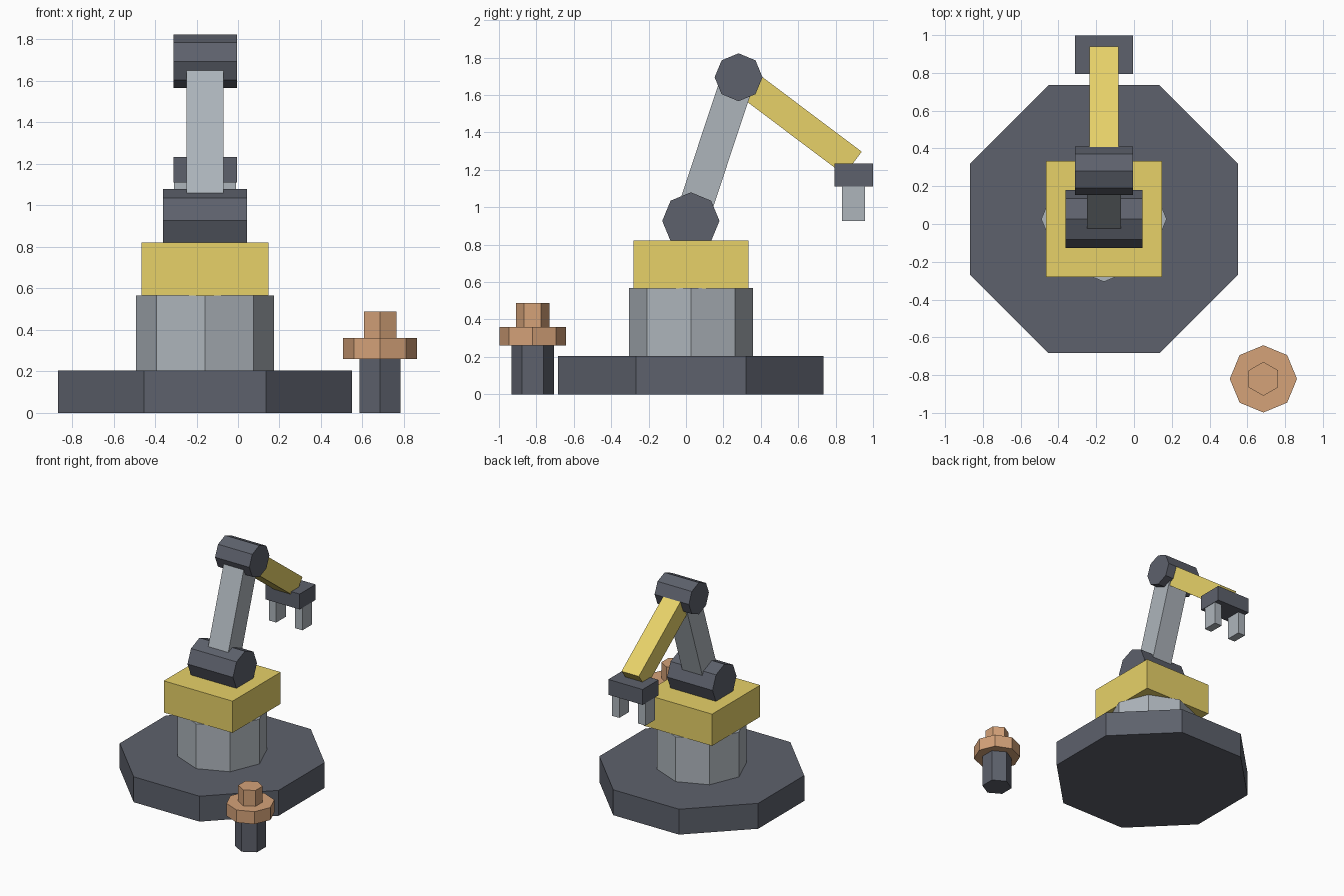
import bpy
from math import pi, atan2, hypot

if "Cube" in bpy.data.objects:
    bpy.data.objects.remove(bpy.data.objects["Cube"])


def paint(name, rgb):
    m = bpy.data.materials.new(name)
    m.diffuse_color = (*rgb, 1)
    m.use_nodes = True
    m.node_tree.nodes["Principled BSDF"].inputs["Base Color"].default_value = m.diffuse_color
    return m


DARK = paint("dark_grey", (0.11, 0.12, 0.15))
STEEL = paint("light_grey", (0.42, 0.46, 0.50))
YELLOW = paint("yellow", (0.80, 0.64, 0.14))
COPPER = paint("copper", (0.66, 0.36, 0.19))


def finish(name, mat):
    o = bpy.context.object
    o.name = name
    o.data.materials.append(mat)
    return o


def prism(name, sides, r, x, y, z0, z1, mat, turn=0):
    bpy.ops.mesh.primitive_cylinder_add(vertices=sides, radius=r, depth=z1 - z0,
                                        location=(x, y, (z0 + z1) / 2), rotation=(0, 0, turn))
    return finish(name, mat)


def joint(name, r, length, y, z):
    bpy.ops.mesh.primitive_cylinder_add(vertices=8, radius=r, depth=length,
                                        location=(CX, y, z), rotation=(0, pi / 2, 0))
    return finish(name, DARK)


def box(name, centre, size, mat, tilt=0):
    bpy.ops.mesh.primitive_cube_add(size=1, location=centre, rotation=(tilt, 0, 0))
    bpy.context.object.scale = size
    return finish(name, mat)


def beam(name, a, b, width, mat):
    # square bar between two (y, z) points
    dy, dz = b[0] - a[0], b[1] - a[1]
    return box(name, (CX, (a[0] + b[0]) / 2, (a[1] + b[1]) / 2),
               (width, hypot(dy, dz), width), mat, atan2(dz, dy))


CX, CY = -0.159, 0.026
SHOULDER, ELBOW, WRIST = (CY, 0.927), (0.281, 1.695), (0.893, 1.235)

# base, column and turntable
prism("base_plate", 8, 0.768, CX, CY, 0, 0.205, DARK, pi / 8)
prism("column", 8, 0.332, CX, CY, 0.205, 0.567, STEEL)
box("turntable", (CX, CY, 0.694), (0.614, 0.614, 0.256), YELLOW)

# arm
joint("shoulder_joint", 0.153, 0.406, *SHOULDER)
beam("upper_arm", SHOULDER, ELBOW, 0.18, STEEL)
joint("elbow_joint", 0.128, 0.306, *ELBOW)
beam("forearm", ELBOW, WRIST, 0.155, YELLOW)

# gripper
box("gripper_palm", (CX, 0.897, 1.172), (0.306, 0.204, 0.124), DARK)
for side, label in ((-1, "left"), (1, "right")):
    box(f"{label}_finger", (CX + side * 0.117, 0.896, 1.018), (0.065, 0.122, 0.185), STEEL)

# control pedestal
PX, PY = 0.685, -0.82
prism("pedestal_post", 6, 0.114, PX, PY, 0, 0.26, DARK)
prism("pedestal_disc", 8, 0.178, PX, PY, 0.26, 0.361, COPPER)
prism("pedestal_knob", 6, 0.09, PX, PY, 0.361, 0.489, COPPER)
